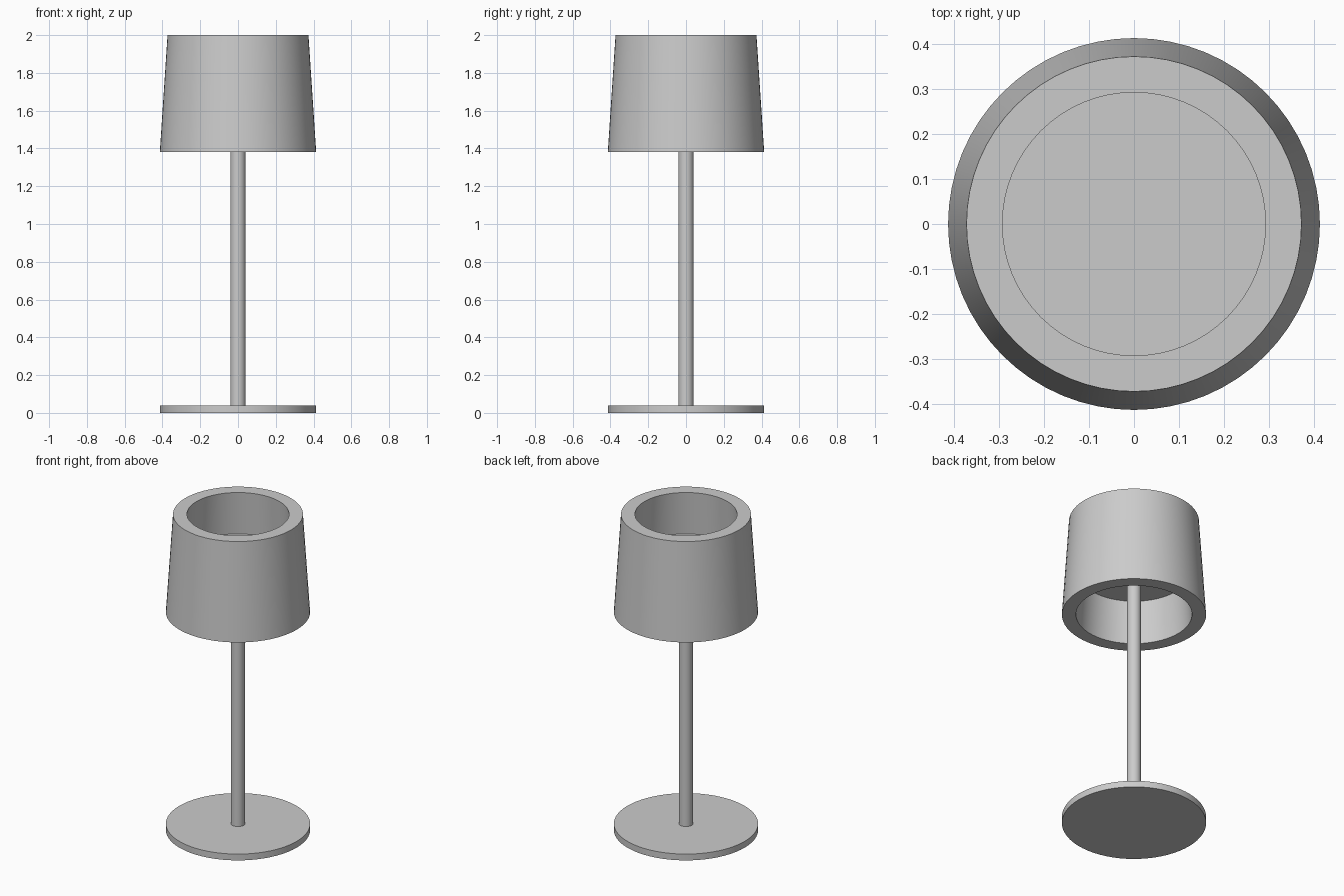
import bpy
import bmesh
from math import radians, tau

SIDES = 64

cube = bpy.data.objects.get("Cube")
if cube:
    bpy.data.objects.remove(cube, do_unlink=True)

grey = bpy.data.materials.new("plain grey")
grey.use_nodes = True
colour = (0.6, 0.6, 0.6, 1)
grey.diffuse_color = colour
grey.node_tree.nodes["Principled BSDF"].inputs["Base Color"].default_value = colour


def lathe(name, profile, closed=False):
    """Spin a (radius, height) profile about the z axis."""
    bm = bmesh.new()
    verts = [bm.verts.new((r, 0, z)) for r, z in profile]
    edges = [bm.edges.new(pair) for pair in zip(verts, verts[1:])]
    if closed:
        edges.append(bm.edges.new((verts[-1], verts[0])))
    bmesh.ops.spin(bm, geom=verts + edges, axis=(0, 0, 1), cent=(0, 0, 0),
                   angle=tau, steps=SIDES, use_merge=True)
    bmesh.ops.remove_doubles(bm, verts=bm.verts, dist=0.0001)
    bmesh.ops.recalc_face_normals(bm, faces=bm.faces)
    mesh = bpy.data.meshes.new(name)
    bm.to_mesh(mesh)
    bm.free()
    mesh.materials.append(grey)
    obj = bpy.data.objects.new(name, mesh)
    bpy.context.collection.objects.link(obj)
    bpy.ops.object.select_all(action="DESELECT")
    obj.select_set(True)
    bpy.context.view_layer.objects.active = obj
    bpy.ops.object.shade_smooth_by_angle(angle=radians(30))
    return obj


def disc(name, radius, bottom, top):
    """Solid round part between two heights."""
    return lathe(name, [(0, bottom), (radius, bottom), (radius, top), (0, top)])


# Foot and stem
disc("base", 0.414, 0, 0.04)
disc("pole", 0.04, 0.03, 1.69)

# Tapered thick-walled shade, open at both ends
lathe("lampshade", [(0.414, 1.38), (0.373, 2), (0.293, 2), (0.333, 1.38)], closed=True)

# Plate closing the middle of the shade, carried by the pole
disc("shade_support", 0.314, 1.65, 1.73)
